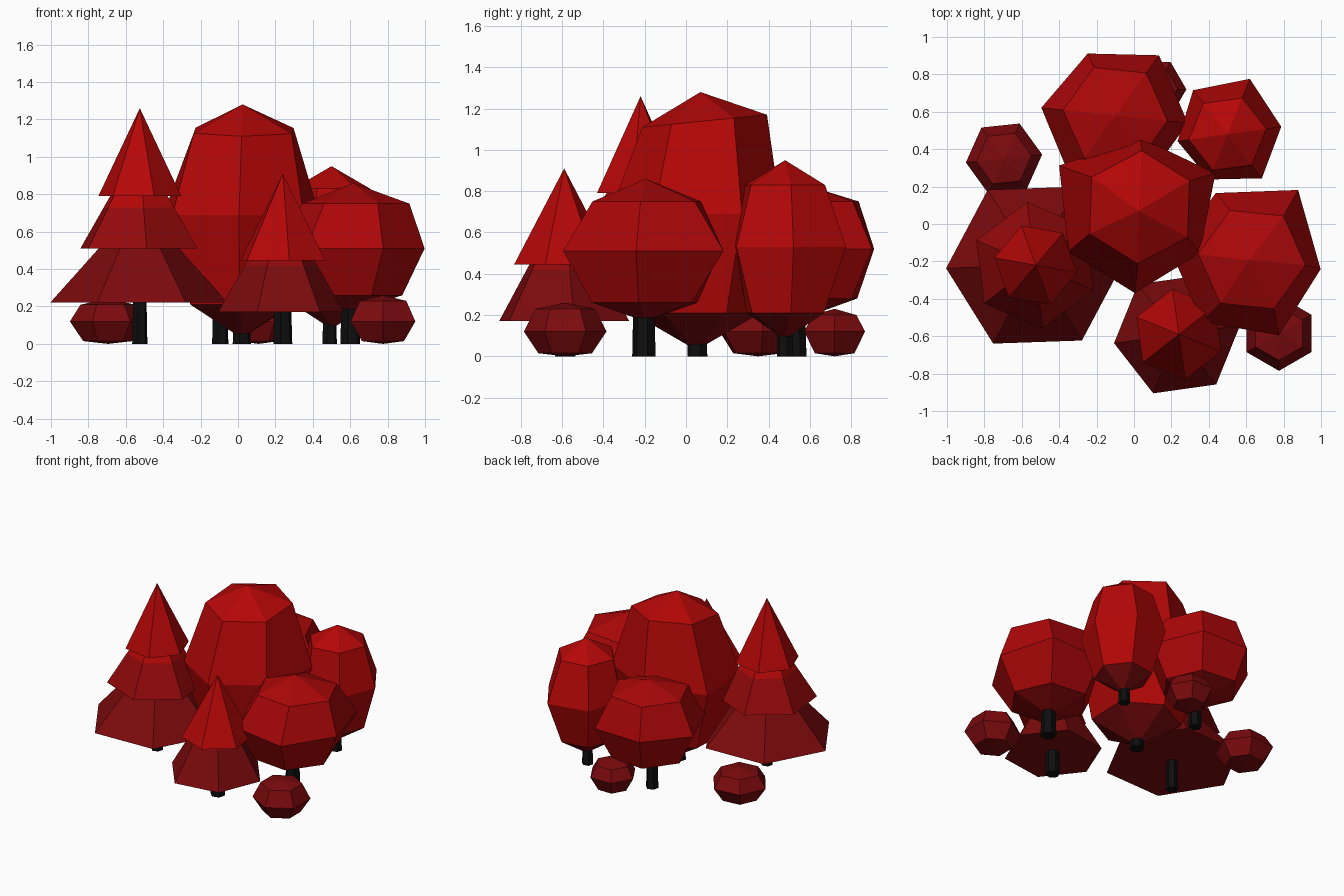
import bpy, bmesh, math

if "Cube" in bpy.data.objects:
    bpy.data.objects.remove(bpy.data.objects["Cube"])


def material(name, rgb):
    m = bpy.data.materials.new(name)
    m.diffuse_color = (*rgb, 1)
    m.use_nodes = True
    m.node_tree.nodes["Principled BSDF"].inputs["Base Color"].default_value = m.diffuse_color
    return m


BRIGHT = material("bright red leaves", (0.46, 0.002, 0.002))
WARM = material("warm red leaves", (0.41, 0.002, 0.0025))
MIDDLE = material("medium red leaves", (0.29, 0.0025, 0.003))
DARK = material("dark red leaves", (0.2, 0.003, 0.004))
BARK = material("black bark", (0.004, 0.0042, 0.004))


def lathe(name, mats, rings, phase, sides=6, tilt=0, uneven=None):
    """Join rings (x, y, z, radius) into a faceted solid, one material per band.
    Radius 0 is a point; uneven scales the corners of the widest ring."""
    bm = bmesh.new()
    widest = max(ring[3] for ring in rings)
    loops = []
    for k, (x, y, z, r) in enumerate(rings):
        if r == 0:
            loops.append([bm.verts.new((x, y, z))])
            continue
        loop = []
        for i in range(sides):
            a = math.radians(phase) + i * math.tau / sides
            s = r * (uneven[i] if uneven and r == widest else 1)
            lift = tilt * s * math.sin(a) if k == len(rings) - 2 else 0
            loop.append(bm.verts.new((x + s * math.cos(a), y + s * math.sin(a), z + lift)))
        loops.append(loop)
    for band, (low, high) in enumerate(zip(loops, loops[1:])):
        for i in range(sides):
            j = (i + 1) % sides
            quad = [low[i % len(low)], low[j % len(low)],
                    high[j % len(high)], high[i % len(high)]]
            f = bm.faces.new(list(dict.fromkeys(quad)))
            f.material_index = min(band, len(mats) - 1)
    for loop in (loops[0], loops[-1]):
        if len(loop) > 1:
            bm.faces.new(loop)
    bmesh.ops.recalc_face_normals(bm, faces=bm.faces)
    me = bpy.data.meshes.new(name)
    bm.to_mesh(me)
    bm.free()
    for m in mats:
        me.materials.append(m)
    bpy.context.collection.objects.link(bpy.data.objects.new(name, me))


def trunk(name, x, y, r, top):
    lathe(name, [BARK], [(x, y, 0, r), (x, y, top, r * 0.8)], 15)


def crown(name, mats, x, y, r, zs, phase, lean=(0, 0), upper=0.72, lower=0.7, **shape):
    """Six-sided ball: bottom point, lower ring, equator, upper ring, top point."""
    dx, dy = lean
    lathe(name, mats, [(x, y, zs[0], 0), (x, y, zs[1], r * lower), (x, y, zs[2], r),
                       (x + dx, y + dy, zs[3], r * upper),
                       (x + dx / 2, y + dy / 2, zs[4], 0)], phase, **shape)


# Round trees: darker underneath
crown("large_tree_crown", [DARK, BRIGHT], 0.02, 0.05, 0.42, (0.03, 0.21, 0.69, 1.14, 1.28), 28,
      (0.01, 0.04), lower=0.74, tilt=0.1, uneven=(1.12, 0.98, 1.18, 1.0, 1.0, 0.93))
trunk("large_tree_trunk", 0.02, 0.055, 0.05, 0.3)

crown("back_tree_crown", [MIDDLE, WARM], -0.10, 0.58, 0.39, (0.19, 0.28, 0.52, 0.75, 0.83), 54,
      uneven=(1.02, 0.93, 1.02, 1.05, 1, 1))
trunk("back_tree_trunk", -0.095, 0.54, 0.045, 0.35)

crown("back_right_tree_crown", [DARK, BRIGHT], 0.50, 0.48, 0.29, (0.08, 0.21, 0.53, 0.83, 0.95), 8,
      uneven=(1, 1.1, 1.03, 0.93, 0.9, 1.03))
trunk("back_right_tree_trunk", 0.49, 0.48, 0.04, 0.3)

crown("right_tree_crown", [MIDDLE, WARM], 0.60, -0.20, 0.40, (0.17, 0.26, 0.51, 0.75, 0.86),
      -6, (0.03, 0.01), uneven=(1, 1.18, 1, 1, 1, 1.08))
trunk("right_tree_trunk", 0.60, -0.20, 0.055, 0.35)


# Pines: stacked cones
def tier(name, mats, x, y, z, r, top, phase, split):
    """Cone whose colour changes at the split height."""
    s = r * (top - split) / (top - z)
    lathe(name, mats, [(x, y, z, r), (x, y, split, s), (x, y, top, 0)], phase)


tier("tall_pine_bottom_tier", [DARK], -0.53, -0.22, 0.22, 0.475, 0.75, 2, 0.5)
tier("tall_pine_middle_tier", [MIDDLE, BRIGHT], -0.53, -0.22, 0.51, 0.34, 1.06, 37, 0.73)
tier("tall_pine_top_tier", [BRIGHT], -0.525, -0.22, 0.79, 0.225, 1.26, 50, 1.0)
trunk("tall_pine_trunk", -0.525, -0.22, 0.042, 0.4)

tier("small_pine_bottom_tier", [DARK, MIDDLE], 0.23, -0.59, 0.17, 0.34, 0.76, 8, 0.42)
tier("small_pine_top_tier", [BRIGHT], 0.24, -0.59, 0.445, 0.245, 0.91, 38, 0.6)
trunk("small_pine_trunk", 0.24, -0.585, 0.052, 0.35)

# Bushes: small squat balls, nearly flat underneath
for name, x, y, r, top, phase in (("left_bush", -0.695, 0.35, 0.205, 0.24, 6),
                                  ("right_bush", 0.775, -0.585, 0.2, 0.26, 30),
                                  ("back_bush", 0.11, 0.72, 0.17, 0.23, 0)):
    crown(name, [DARK], x, y, r, (0.0, 0.015, 0.12, top - 0.03, top), phase, lower=0.65)
